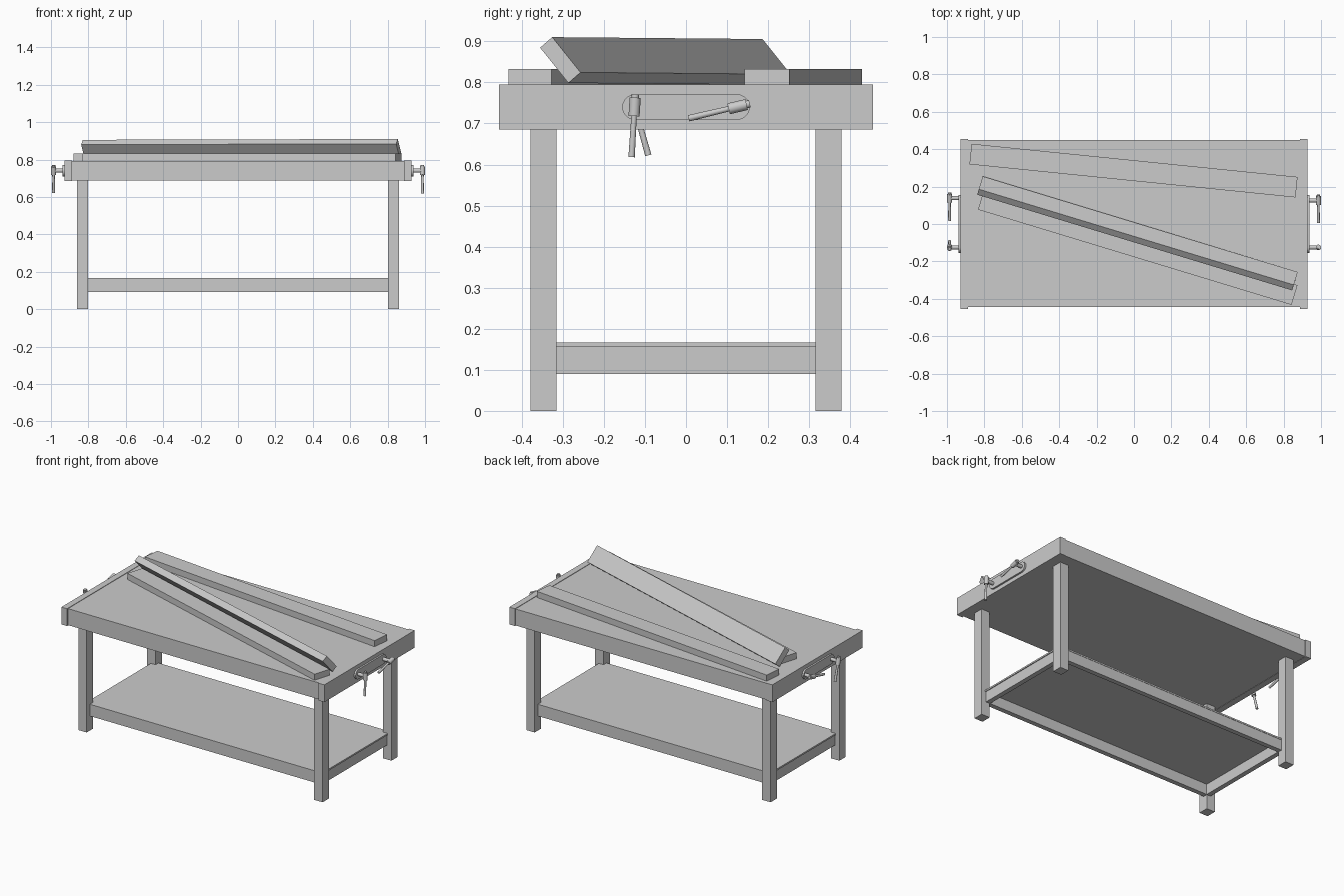
import bpy, bmesh
from math import radians, pi, cos, sin
from mathutils import Vector

if "Cube" in bpy.data.objects:
    bpy.data.objects.remove(bpy.data.objects["Cube"])


def finish(name, bm, smooth=False):
    bmesh.ops.recalc_face_normals(bm, faces=bm.faces)
    mesh = bpy.data.meshes.new(name)
    bm.to_mesh(mesh)
    bm.free()
    ob = bpy.data.objects.new(name, mesh)
    bpy.context.collection.objects.link(ob)
    if smooth:
        bpy.ops.object.select_all(action='DESELECT')
        ob.select_set(True)
        bpy.context.view_layer.objects.active = ob
        bpy.ops.object.shade_smooth_by_angle(angle=radians(40))
    return ob


def box(name, center, size, rot=(0, 0, 0)):
    bm = bmesh.new()
    bmesh.ops.create_cube(bm, size=1)
    bmesh.ops.scale(bm, vec=size, verts=bm.verts)
    ob = finish(name, bm)
    ob.location = center
    ob.rotation_euler = rot
    return ob


def span(name, lo, hi):
    lo, hi = Vector(lo), Vector(hi)
    return box(name, (lo + hi) / 2, hi - lo)


def rod(name, a, b, r1, r2=None, sides=16):
    a, b = Vector(a), Vector(b)
    bm = bmesh.new()
    bmesh.ops.create_cone(bm, cap_ends=True, segments=sides, radius1=r1,
                          radius2=r1 if r2 is None else r2, depth=(b - a).length)
    ob = finish(name, bm, True)
    ob.location = (a + b) / 2
    ob.rotation_mode = 'QUATERNION'
    ob.rotation_quaternion = Vector((0, 0, 1)).rotation_difference(b - a)
    return ob


def guide_plate(name, x0, x1, half, r, z):
    # rounded-end slab lying against the end board
    bm = bmesh.new()
    pts = []
    for end in (1, -1):
        for i in range(13):
            a = -pi / 2 + pi * i / 12
            pts.append((x0, end * (half - r + r * cos(a)), z + end * r * sin(a)))
    face = bm.faces.new([bm.verts.new(p) for p in pts])
    out = bmesh.ops.extrude_face_region(bm, geom=[face])
    bmesh.ops.translate(bm, vec=(x1 - x0, 0, 0),
                        verts=[v for v in out['geom'] if isinstance(v, bmesh.types.BMVert)])
    return finish(name, bm, True)


# Bench top and end boards
span("bench_top", (-0.888, -0.445, 0.687), (0.888, 0.45, 0.792))
for s, side in ((-1, "left"), (1, "right")):
    box(side + "_end_board", (s * 0.907, 0, 0.74), (0.04, 0.91, 0.11))

# Legs
for sx, side in ((-1, "left"), (1, "right")):
    for sy, end in ((-1, "front"), (1, "back")):
        box(f"{end}_{side}_leg", (sx * 0.8315, sy * 0.3465, 0.345), (0.059, 0.063, 0.69))

# Lower rails and shelf
for s, a, b in ((-1, "front", "left"), (1, "back", "right")):
    box(a + "_rail", (0, s * 0.328, 0.124), (1.66, 0.03, 0.066))
    box(b + "_rail", (s * 0.815, 0, 0.124), (0.03, 0.64, 0.066))
span("shelf", (-0.835, -0.345, 0.157), (0.835, 0.345, 0.167))

# Guide plates and clamp screws: side, y position, handle direction in y and z
for s, side in ((-1, "left"), (1, "right")):
    guide_plate(side + "_guide_plate", s * 0.92, s * 0.938, 0.155, 0.031, 0.74)
clamps = [(1, -0.125, (-0.06, -1)), (1, 0.126, (-0.97, -0.23)),
          (-1, -0.125, (0.27, -0.96)), (-1, 0.138, (-0.97, -0.23))]
for s, y, d in clamps:
    tag = ("right" if s > 0 else "left") + ("_front" if y < 0 else "_back")
    c = Vector((s * 0.986, y, 0.741))
    v = Vector((0, d[0], d[1])).normalized()
    rod(tag + "_clamp_screw", (s * 0.93, y, 0.741), c, 0.011)
    rod(tag + "_clamp_hub", c - v * 0.022, c + v * 0.023, 0.0135)
    rod(tag + "_clamp_handle", c - v * 0.024, c + v * 0.123, 0.006, 0.0078)
    rod(tag + "_clamp_knob", c - v * 0.03, c - v * 0.022, 0.009)

# Loose planks: two flat, one leaning on its neighbour
plank = (1.752, 0.11, 0.039)
box("back_plank", (-0.0025, 0.2855, 0.8125), plank, (0, 0, radians(-5.8)))
box("front_plank", (0.02, -0.125, 0.8125), plank, (0, 0, radians(-16.9)))
box("leaning_plank", (0.0185, -0.05, 0.852), (1.76, 0.112, 0.04),
    (radians(-50), radians(-0.15), radians(-16.9)))
